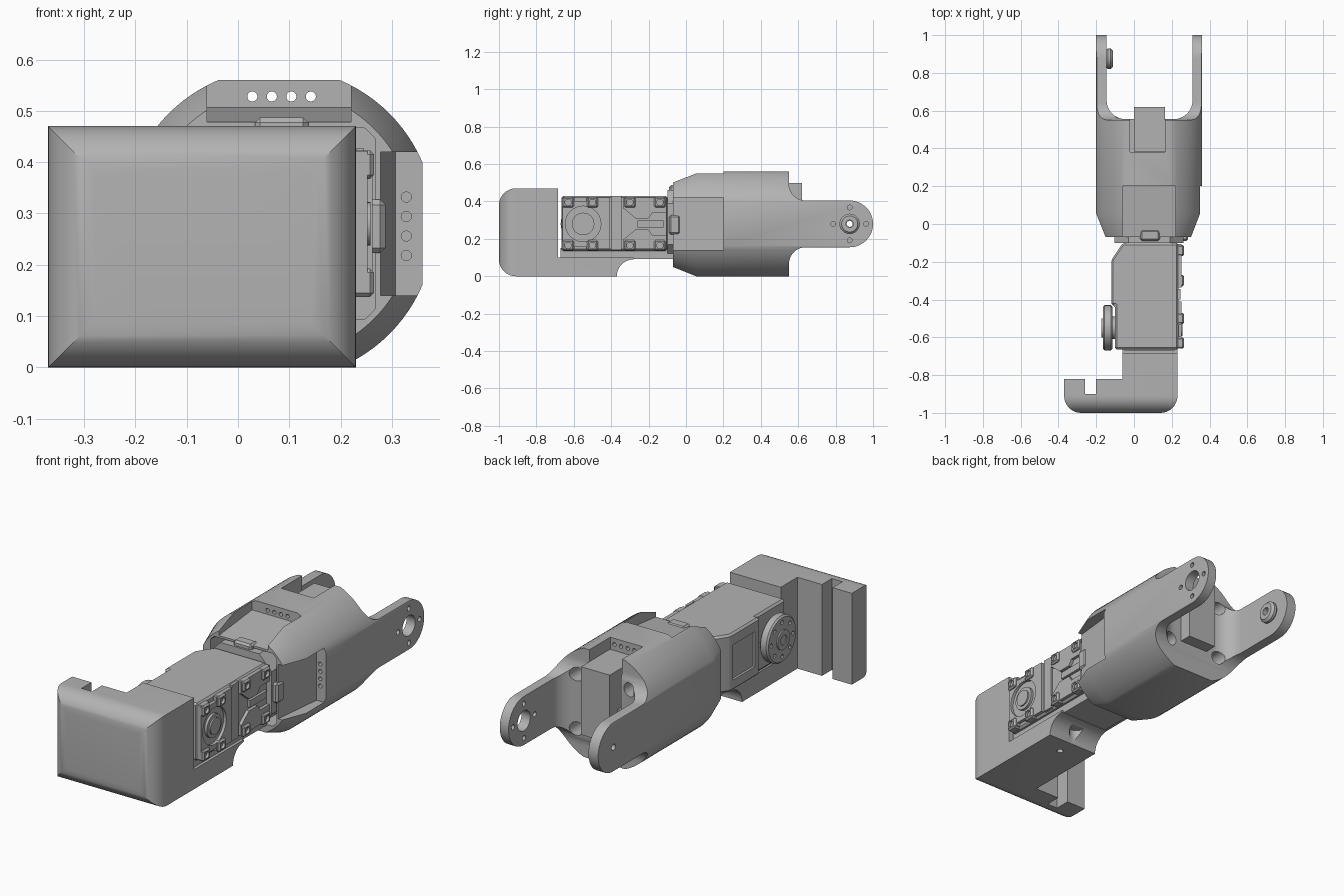
import bpy, bmesh
from math import cos, sin, pi, radians, sqrt, acos
from mathutils import Matrix, Vector

if "Cube" in bpy.data.objects:
    bpy.data.objects.remove(bpy.data.objects["Cube"])

GREY = bpy.data.materials.new("plain grey")
GREY.use_nodes = True
GREY.diffuse_color = (0.45, 0.45, 0.45, 1)
GREY.node_tree.nodes["Principled BSDF"].inputs["Base Color"].default_value = (0.45, 0.45, 0.45, 1)
CX, CZ = 0.08, 0.28          # long axis of the sleeve


def loft(name, rings):
    """Solid skinned through matching closed rings of points."""
    bm = bmesh.new()
    rows = [[bm.verts.new(p) for p in ring] for ring in rings]
    n = len(rows[0])
    for a, b in zip(rows, rows[1:]):
        for i in range(n):
            bm.faces.new((a[i], a[(i + 1) % n], b[(i + 1) % n], b[i]))
    bm.faces.new(rows[0])
    bm.faces.new(rows[-1])
    bmesh.ops.recalc_face_normals(bm, faces=bm.faces)
    mesh = bpy.data.meshes.new(name)
    bm.to_mesh(mesh)
    bm.free()
    mesh.materials.append(GREY)
    ob = bpy.data.objects.new(name, mesh)
    bpy.context.collection.objects.link(ob)
    return ob


def prism(name, pts, axis, lo, hi):
    """Extrude a 2D profile along x, y or z."""
    place = {"x": lambda a, b, t: (t, a, b),
             "y": lambda a, b, t: (a, t, b),
             "z": lambda a, b, t: (a, b, t)}[axis]
    return loft(name, [[place(a, b, t) for a, b in pts] for t in (lo, hi)])


def arc(cx, cy, r, start, end, n=10):
    return [(cx + r * cos(radians(start + (end - start) * i / n)),
             cy + r * sin(radians(start + (end - start) * i / n))) for i in range(n + 1)]


def box(name, x, y, z):
    return prism(name, [(x[0], y[0]), (x[1], y[0]), (x[1], y[1]), (x[0], y[1])], "z", *z)


def cyl(name, a, b, r, axis, lo, hi, n=24):
    return prism(name, arc(a, b, r, 0, 360 - 360 / n, n - 1), axis, lo, hi)


def apply_mod(ob, mod):
    bpy.context.view_layer.objects.active = ob
    bpy.ops.object.modifier_apply(modifier=mod.name)


def cut(ob, tool, op="DIFFERENCE"):
    mod = ob.modifiers.new("cut", "BOOLEAN")
    mod.operation, mod.solver, mod.object = op, "EXACT", tool
    apply_mod(ob, mod)
    bpy.data.objects.remove(tool)


def bevel(ob, width):
    mod = ob.modifiers.new("bevel", "BEVEL")
    mod.width, mod.segments, mod.limit_method = width, 1, "ANGLE"
    apply_mod(ob, mod)


def flat_circle(y, half, r):
    """Circle whose four sides are trimmed flat."""
    a = acos(half / r) * 180 / pi
    pts = []
    for k in range(4):
        pts += arc(CX, CZ, r, 90 * k + a, 90 * k + 90 - a, 12)
    return [(x, y, z) for x, z in pts]


QUARTER = (Matrix.Translation((CX, 0, CZ)) @ Matrix.Rotation(pi / 2, 4, "Y")
           @ Matrix.Translation((-CX, 0, -CZ)))   # top to left side

# Sleeve with fork arms: tapered tube trimmed by a side profile
sleeve = loft("sleeve_fork", [flat_circle(-0.07, 0.23, 0.262), flat_circle(0.055, 0.28, 0.304),
                              flat_circle(1.05, 0.28, 0.304)])
side = ([(-0.2, -0.1), (0.55, -0.1)] + arc(0.64, 0.065, 0.09, 180, 90)
        + arc(0.875, CZ, 0.125, -90, 90, 24) + arc(0.64, 0.495, 0.09, 270, 180)
        + [(0.55, 0.7), (-0.2, 0.7)])
cut(sleeve, prism("side_trim", side, "x", -0.5, 0.6), "INTERSECT")
gap = ([(-0.145, 1.2)] + arc(-0.045, 0.655, 0.1, 180, 270)
       + arc(0.21, 0.655, 0.1, 270, 360) + [(0.31, 1.2)])
cut(sleeve, prism("fork_gap", gap, "z", -0.2, 0.8))
cut(sleeve, loft("cavity", [flat_circle(-0.2, 0.187, 0.25), flat_circle(0.15, 0.187, 0.25)]))
cut(sleeve, box("slot", (-0.02, 0.165), (0.38, 0.7), (0.3, 0.7)))

# Recessed flats with a row of four holes, on top and on the left side
for turn in (Matrix.Identity(4), QUARTER):
    flat = prism("flat", [(-0.2, 0.7), (-0.2, 0.455), (-0.07, 0.478), (0.2, 0.507), (0.2, 0.7)],
                 "x", -0.06, 0.22)
    flat.data.transform(turn)
    cut(sleeve, flat)
    for i in range(4):
        hole = cyl("hole", 0.028 + 0.038 * i, 0.528, 0.01, "y", 0.15, 0.45, 12)
        hole.data.transform(turn)
        cut(sleeve, hole)

# Holes in the end wall and the fork arms
for sx in (-1, 1):
    for sz in (-1, 1):
        cut(sleeve, cyl("hole", CX + 0.15 * sx, CZ + 0.14 * sz, 0.035, "y", 0.4, 0.7))
cut(sleeve, cyl("hole", 0.875, CZ, 0.052, "x", 0.25, 0.5))
cut(sleeve, cyl("hole", 0.875, CZ, 0.016, "x", -0.4, 0.0))
for k in range(4):
    cut(sleeve, cyl("hole", 0.875 + 0.088 * cos(k * pi / 2), CZ + 0.088 * sin(k * pi / 2),
                    0.013, "x", 0.25, 0.5, 12))
pivot = cyl("pivot_boss", 0.875, CZ, 0.055, "x", -0.15, -0.112, 32)
bevel(pivot, 0.012)
cut(pivot, cyl("hole", 0.875, CZ, 0.02, "x", -0.2, 0))

# Inner motor: front core, clips and rear housing
h, c = 0.182, 0.11
octagon = [(CX + a, CZ + b) for a, b in ((h, -c), (h, c), (c, h), (-c, h),
                                         (-h, c), (-h, -c), (-c, -h), (c, -h))]
prism("inner_core", octagon, "y", -0.1, 0.16)
for turn in (Matrix.Identity(4), QUARTER):
    clip = box("core_clip", (0.033, 0.137), (-0.09, -0.03), (0.44, 0.487))
    clip.data.transform(turn)
    bevel(clip, 0.01)
box("rear_housing", (0.0, 0.163), (0.385, 0.62), (0.15, 0.5))

# End block: rounded in plan and in side profile, with a base under the motor
plan = (arc(-0.28, -0.91, 0.09, 180, 270) + arc(0.14, -0.91, 0.09, 270, 360)
        + [(0.23, -0.2), (-0.06, -0.2), (-0.06, -0.82), (-0.2, -0.82), (-0.2, -0.9),
           (-0.26, -0.9), (-0.26, -0.82), (-0.37, -0.82)])
block = prism("end_block", plan, "z", -0.1, 0.6)
profile = (arc(-0.91, 0.09, 0.09, 180, 270) + [(-0.37, 0.0)] + arc(-0.28, 0.0, 0.09, 180, 90)
           + [(-0.28, 0.1), (-0.685, 0.1), (-0.685, 0.47)] + arc(-0.91, 0.38, 0.09, 90, 180))
cut(block, prism("block_trim", profile, "x", -0.6, 0.5), "INTERSECT")
cut(block, cyl("hole", 0.09, -0.335, 0.035, "z", -0.1, 0.08))
cut(block, cyl("hole", 0.09, -0.46, 0.016, "z", -0.1, 0.05))
box("motor_tray", (-0.05, 0.215), (-0.67, -0.07), (0.092, 0.15))

# Motor body
body = prism("motor_body", [(-0.10, -0.665), (0.235, -0.665), (0.235, -0.1), (-0.06, -0.1),
                            (-0.12, -0.19), (-0.12, -0.43), (-0.10, -0.43)], "z", 0.135, 0.43)
bevel(body, 0.012)
cut(body, box("panel", (-0.2, -0.108), (-0.39, -0.21), (0.19, 0.37)))

# Left side covers
drive = box("drive_cover", (0.23, 0.252), (-0.66, -0.41), (0.145, 0.422))
cut(drive, cyl("recess", -0.55, CZ, 0.095, "x", 0.237, 0.3, 32))
for z in (0.14, 0.42):
    cut(drive, box("gap", (0.2, 0.3), (-0.595, -0.535), (z - 0.02, z + 0.02)))
cyl("drive_ring", -0.55, CZ, 0.06, "x", 0.23, 0.25, 32)
cyl("drive_hub", -0.55, CZ, 0.042, "x", 0.23, 0.258, 32)
rear = box("rear_cover", (0.23, 0.252), (-0.335, -0.105), (0.145, 0.422))
channel = [(-0.4, 0.2), (-0.33, 0.2), (-0.27, 0.25), (-0.2, 0.25), (-0.18, 0.22), (0, 0.22)]
channel += [(y, 2 * CZ - z) for y, z in reversed(channel)]
cut(rear, prism("channel", channel, "x", 0.236, 0.3))
box("cover_rib", (0.23, 0.245), (-0.4, -0.345), (0.14, 0.428))
box("channel_tab", (0.23, 0.25), (-0.26, -0.12), (0.262, 0.298))

# Screw lugs at the cover corners
for y in (-0.63, -0.5, -0.3, -0.14):
    for z in (0.165, 0.395):
        lug = box("screw_lug", (0.22, 0.265), (y - 0.03, y + 0.03), (z - 0.028, z + 0.028))
        bevel(lug, 0.008)
        cut(lug, cyl("hole", y, z, 0.017, "x", 0.24, 0.3, 16))

# Output horn on the right side
horn = cyl("output_horn", -0.55, CZ, 0.12, "x", -0.163, -0.115, 48)
bevel(horn, 0.008)
for k in range(8):
    a = k * pi / 4
    cut(horn, cyl("hole", -0.55 + 0.088 * cos(a), CZ + 0.088 * sin(a), 0.011, "x", -0.2, -0.14, 10))
cyl("horn_axle", -0.55, CZ, 0.06, "x", -0.13, -0.09)
hub = cyl("horn_hub", -0.55, CZ, 0.05, "x", -0.165, -0.172, 32)
cut(hub, cyl("hole", -0.55, CZ, 0.025, "x", -0.2, -0.167))

# Smooth the curved surfaces, keep edges sharp
for ob in bpy.context.collection.objects:
    if ob.type == "MESH" and GREY.name in ob.data.materials:
        bpy.ops.object.select_all(action="DESELECT")
        ob.select_set(True)
        bpy.context.view_layer.objects.active = ob
        bpy.ops.object.shade_smooth_by_angle(angle=radians(25))
